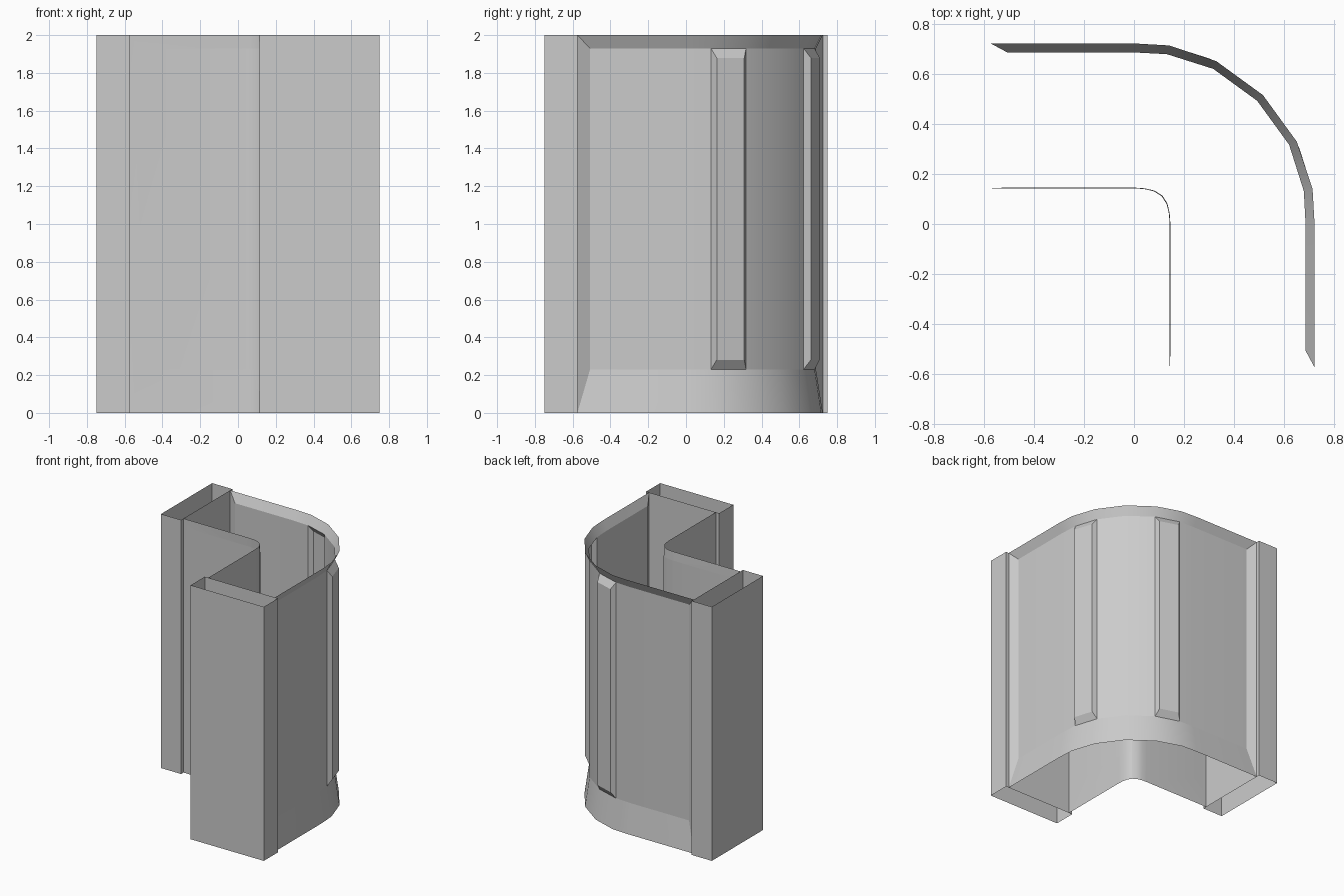
import bpy, bmesh, math
from mathutils import Vector

cube = bpy.data.objects.get("Cube")
if cube:
    bpy.data.objects.remove(cube)

HEIGHT = 2.0
END = -0.575               # where the walls meet the end posts
LOW, HIGH = 0.23, 1.93     # recessed panel limits

grey = bpy.data.materials.new("plain_grey")
grey.use_nodes = True
colour = (0.6, 0.6, 0.6, 1)
grey.diffuse_color = colour
grey.node_tree.nodes["Principled BSDF"].inputs["Base Color"].default_value = colour


def finish(name, bm, smooth=False):
    mesh = bpy.data.meshes.new(name)
    bm.to_mesh(mesh)
    bm.free()
    mesh.materials.append(grey)
    obj = bpy.data.objects.new(name, mesh)
    bpy.context.collection.objects.link(obj)
    if smooth:
        bpy.ops.object.select_all(action='DESELECT')
        obj.select_set(True)
        bpy.context.view_layer.objects.active = obj
        bpy.ops.object.shade_smooth_by_angle(angle=math.radians(24), keep_sharp_edges=True)
    return obj


def corner_path(half):
    """Mirror half a path across the x = y diagonal."""
    return half + [(y, x) for x, y in half[-2::-1]]


def panel_wall(name, rim, panel, outward, ribs=()):
    """Bent sheet with a recessed panel framed by sloping borders."""
    bm = bmesh.new()
    rows = [[bm.verts.new((x, y, z)) for x, y in path]
            for path, z in ((rim, 0), (panel, LOW), (panel, HIGH), (rim, HEIGHT))]
    middle = []

    def quad(*verts):
        return bm.faces.new(verts if outward else verts[::-1])

    for r in range(3):
        a, b = rows[r], rows[r + 1]
        for i in range(len(rim) - 1):
            face = quad(a[i], b[i], b[i + 1], a[i + 1])
            if r == 1:
                middle.append(face)
    # sloping borders at both ends
    for i, flip in ((0, False), (-1, True)):
        loop = [row[i] for row in rows]
        quad(*(loop if flip else loop[::-1]))
    bm.normal_update()
    # raised ribs on chosen facets
    if ribs:
        faces = [middle[i] for i in ribs]
        bmesh.ops.inset_individual(bm, faces=faces, thickness=0.03, depth=0.035)
        for v in {v for f in faces for v in f.verts}:
            v.co.z += 0.03 if v.co.z < 1 else -0.03
    # crisp creases along the horizontal panel edges
    for e in bm.edges:
        if abs(e.verts[0].co.z - e.verts[1].co.z) < 0.001:
            e.smooth = False
    return finish(name, bm, True)


# Outer wall with two ribs
rim = corner_path([(END, 0.724), (0, 0.724), (0.14, 0.716), (0.33, 0.653), (0.517, 0.517)])
panel = corner_path([(-0.508, 0.688), (0, 0.688), (0.132, 0.681), (0.318, 0.622), (0.494, 0.494)])
panel_wall("outer_wall", rim, panel, True, ribs=(2, 5))

# Inner wall with a very shallow panel
rim = corner_path([(END, 0.143), (0, 0.143), (0.042, 0.14), (0.08, 0.131), (0.111, 0.111)])
panel = corner_path([(-0.52, 0.146), (0, 0.146), (0.043, 0.143), (0.082, 0.134), (0.114, 0.114)])
panel_wall("inner_wall", rim, panel, False)

# Hollow end posts, open at top and bottom
section = [(-0.75, 0.113), (END, 0.113), (END, 0.75), (-0.75, 0.75)]
for name, points in (("right_post", section),
                     ("front_post", [(y, x) for x, y in section][::-1])):
    bm = bmesh.new()
    base = [bm.verts.new((x, y, 0)) for x, y in points]
    top = [bm.verts.new((x, y, HEIGHT)) for x, y in points]
    for i in range(4):
        j = (i + 1) % 4
        bm.faces.new((base[i], base[j], top[j], top[i]))
    finish(name, bm)
